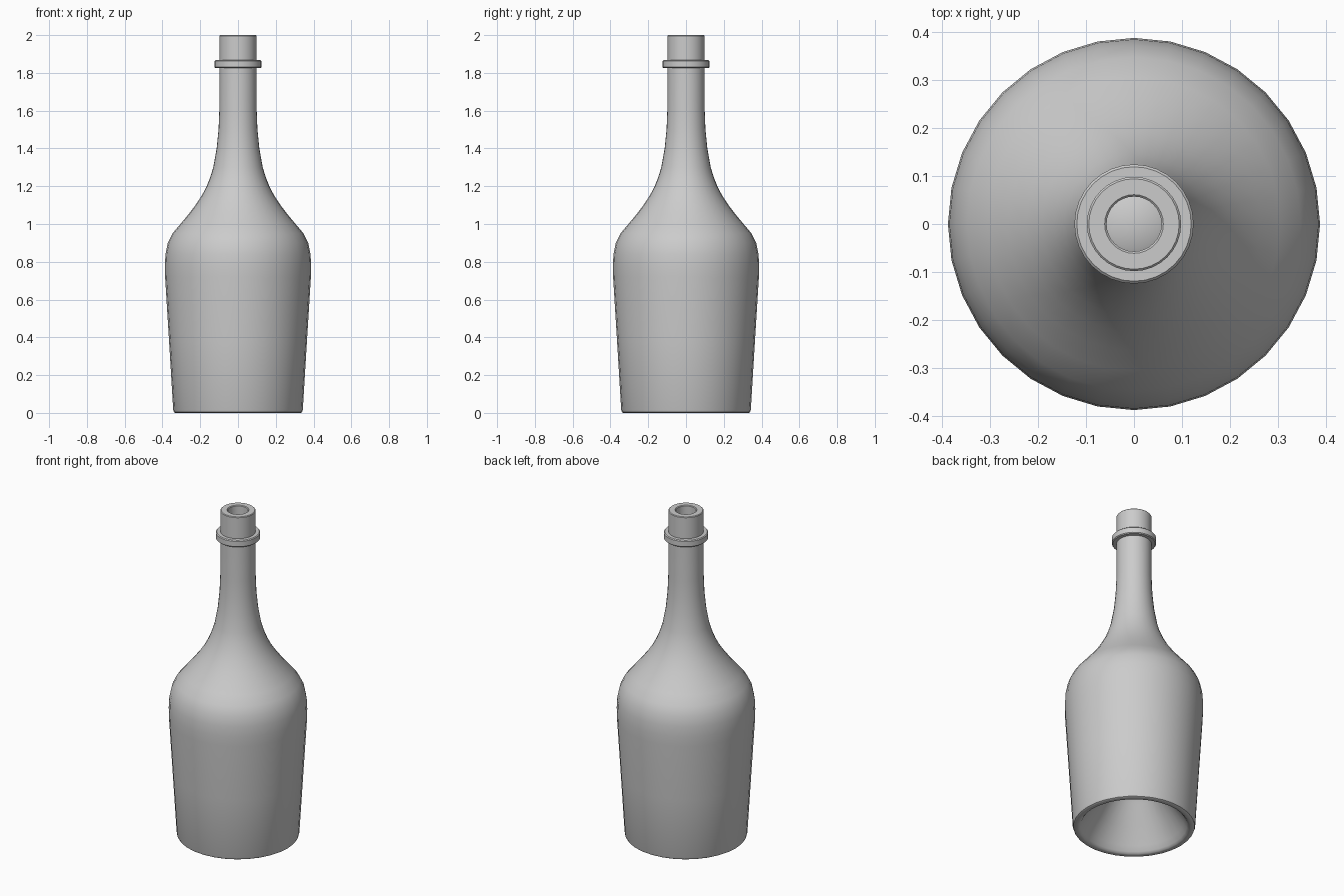
import bpy, bmesh
from math import tau, radians

if "Cube" in bpy.data.objects:
    bpy.data.objects.remove(bpy.data.objects["Cube"])

SIDES = 32


def lathe(name, profile):
    """Revolve an (r, z) profile around the z axis."""
    bm = bmesh.new()
    verts = [bm.verts.new((r, 0, z)) for r, z in profile]
    edges = [bm.edges.new(pair) for pair in zip(verts, verts[1:])]
    bmesh.ops.spin(bm, geom=verts + edges, axis=(0, 0, 1), cent=(0, 0, 0),
                   angle=tau, steps=SIDES, use_duplicate=False)
    bmesh.ops.remove_doubles(bm, verts=bm.verts, dist=1e-4)
    bmesh.ops.recalc_face_normals(bm, faces=bm.faces)
    mesh = bpy.data.meshes.new(name)
    bm.to_mesh(mesh)
    bm.free()
    obj = bpy.data.objects.new(name, mesh)
    bpy.context.collection.objects.link(obj)
    bpy.ops.object.select_all(action='DESELECT')
    obj.select_set(True)
    bpy.context.view_layer.objects.active = obj
    bpy.ops.object.shade_smooth_by_angle(angle=radians(35))
    return obj


# Hollow pushed up into the base, from its apex out to the foot
punt = [(0, .37), (.04, .365), (.08, .335), (.15, .235), (.22, .13), (.28, .04),
        (.297, .012), (.307, .002), (.315, 0)]

# Tapered body, rounded shoulder and neck
outer = [(.332, 0), (.339, .004), (.343, .015), (.365, .38), (.386, .72),
         (.387, .78), (.384, .84), (.372, .90), (.347, .95), (.305, 1.0),
         (.263, 1.05), (.225, 1.1), (.192, 1.15), (.166, 1.2), (.146, 1.25),
         (.131, 1.3), (.113, 1.4), (.103, 1.5), (.099, 1.6), (.098, 1.825)]

# Collar ring and lip
collar = [(.119, 1.825), (.124, 1.83), (.124, 1.862), (.119, 1.867), (.098, 1.867)]
lip = [(.098, 1.996), (.094, 2.0), (.061, 2.0), (.057, 1.996)]

# Inner wall from the mouth down to the floor over the punt
inner = [(.057, 1.6), (.063, 1.5), (.074, 1.4), (.094, 1.28), (.131, 1.17),
         (.193, 1.07), (.27, .98), (.32, .92), (.343, .84), (.347, .75),
         (.325, .38), (.307, .07), (.25, .15), (.17, .275), (.095, .38),
         (.05, .408), (0, .412)]

lathe("bottle", punt + outer + collar + lip + inner)
